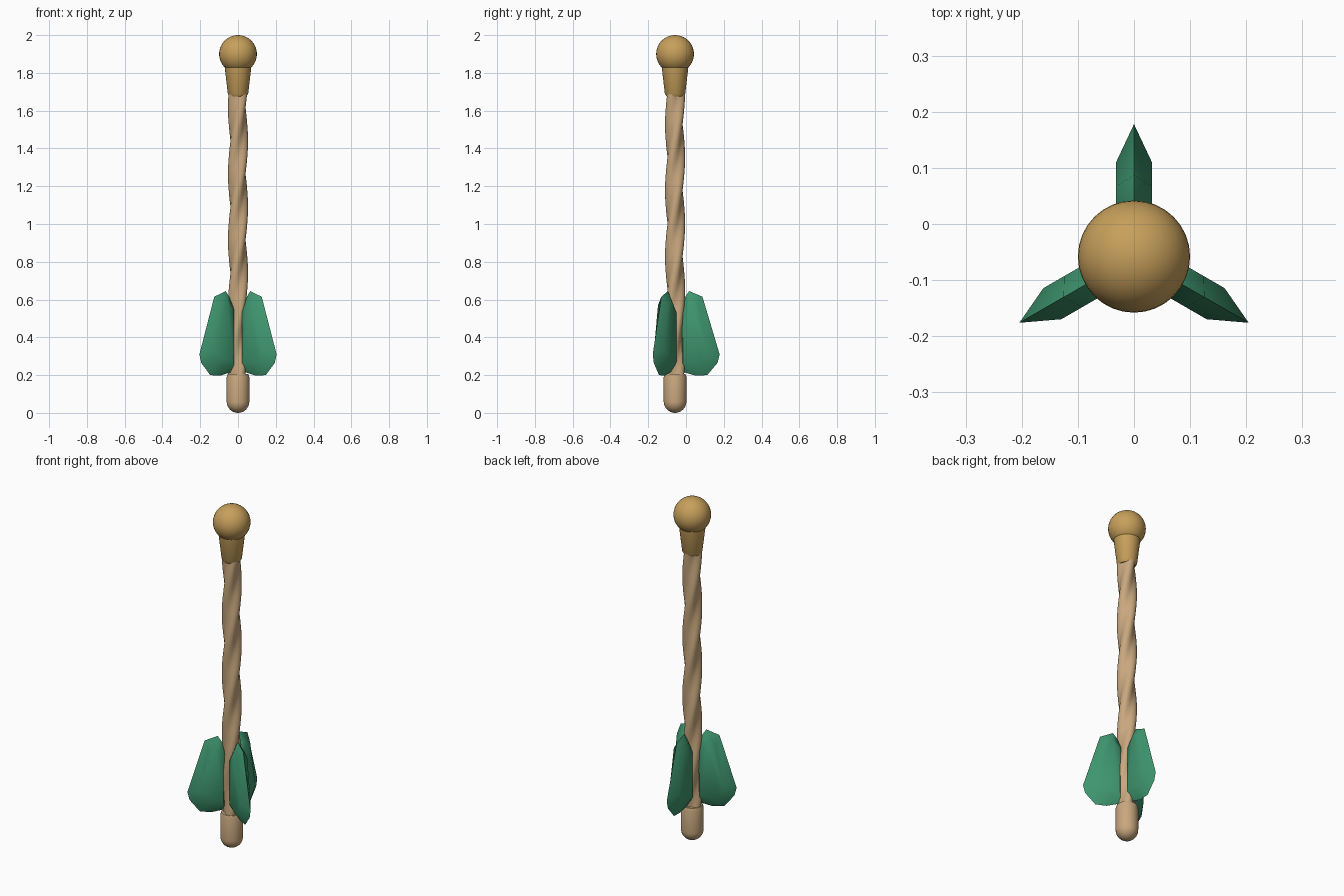
import bpy, bmesh, math

if "Cube" in bpy.data.objects:
    bpy.data.objects.remove(bpy.data.objects["Cube"])

AX_Y = -0.058  # the shaft axis sits slightly forward of centre


def mat(name, rgb):
    m = bpy.data.materials.new(name)
    m.diffuse_color = (*rgb, 1)
    m.use_nodes = True
    m.node_tree.nodes["Principled BSDF"].inputs["Base Color"].default_value = m.diffuse_color
    return m


gold = mat("gold", (0.57, 0.35, 0.105))
wood = mat("tan wood", (0.58, 0.39, 0.21))
green = mat("green feather", (0.048, 0.30, 0.155))


def make(name, verts, faces, material, angle=45):
    me = bpy.data.meshes.new(name)
    me.from_pydata(verts, [], faces)
    bm = bmesh.new()
    bm.from_mesh(me)
    bmesh.ops.recalc_face_normals(bm, faces=bm.faces)
    bm.to_mesh(me)
    bm.free()
    me.materials.append(material)
    ob = bpy.data.objects.new(name, me)
    bpy.context.collection.objects.link(ob)
    ob.location.y = AX_Y
    bpy.ops.object.select_all(action='DESELECT')
    ob.select_set(True)
    bpy.context.view_layer.objects.active = ob
    bpy.ops.object.shade_smooth_by_angle(angle=math.radians(angle))
    return ob


def tube(name, zs, radius, material, n=32, angle=45):
    """Stacked rings; radius(i, a) gives the ring radius at angle a."""
    verts, faces = [], []
    for i, z in enumerate(zs):
        for k in range(n):
            a = 2 * math.pi * k / n
            r = radius(i, a)
            verts.append((r * math.cos(a), r * math.sin(a), z))
    for i in range(len(zs) - 1):
        for k in range(n):
            j = (k + 1) % n
            faces.append((i*n + k, i*n + j, (i+1)*n + j, (i+1)*n + k))
    faces += [tuple(range(n)), tuple(range((len(zs)-1)*n, len(zs)*n))]
    return make(name, verts, faces, material, angle)


def lathe(name, profile, material, n=32):
    return tube(name, [p[1] for p in profile], lambda i, a: profile[i][0], material, n)


# Twisted three-lobed shaft
zs = [0.18 + 1.54 * i / 90 for i in range(91)]
tube("twisted_shaft", zs,
     lambda i, a: 0.046 + 0.007 * math.cos(3 * a - 2 * math.pi * (zs[i] - 1.44) / 0.35),
     wood, 36, 60)

# Rounded nock at the bottom
dome = [(max(0.001, 0.06 * math.sin(t * math.pi / 16)),
         0.06 - 0.06 * math.cos(t * math.pi / 16)) for t in range(9)]
lathe("nock", dome + [(0.06, 0.19), (0.055, 0.205)], wood)

# Tapered collar under the head
lathe("collar", [(0.045, 1.675), (0.054, 1.69), (0.071, 1.835)], gold)

# Ball head
ball = [(max(0.001, 0.1 * math.sin(t * math.pi / 20)),
         1.9 - 0.1 * math.cos(t * math.pi / 20)) for t in range(21)]
lathe("ball_head", ball, gold)

# Three lens-shaped feathers: thin rim, thick flat middle (radius, height)
rim = [(.03, .58), (.075, .645), (.145, .615), (.236, .31),
       (.225, .265), (.17, .2), (.11, .197), (.03, .22)]
mid = [(.042, .53), (.085, .59), (.125, .57), (.168, .33),
       (.165, .30), (.145, .26), (.1, .25), (.042, .27)]
n = len(rim)
fv = ([(r, 0, z) for r, z in rim] + [(r, 0.032, z) for r, z in mid]
      + [(r, -0.032, z) for r, z in mid])
ff = [tuple(range(n, 2*n)), tuple(range(2*n, 3*n))]
for k in range(n):
    j = (k + 1) % n
    ff += [(k, j, n + j, n + k), (k, j, 2*n + j, 2*n + k)]
for i in range(3):
    f = make(f"feather_{i + 1}", fv, ff, green, 50)
    f.rotation_euler.z = math.radians(90 + 120 * i)
